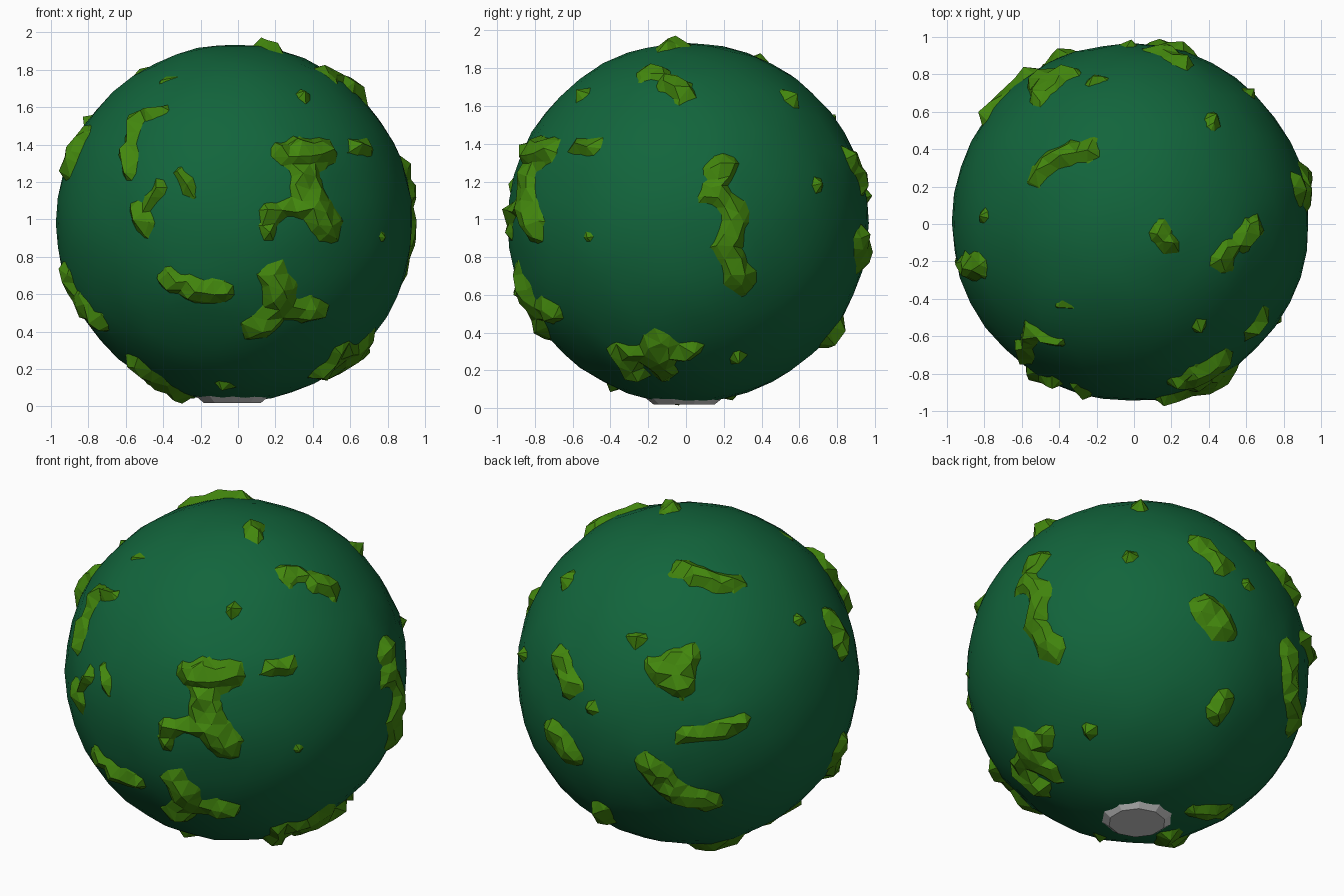
import bpy, bmesh, random
from math import sin, cos, radians, sqrt
from mathutils import Vector

if "Cube" in bpy.data.objects:
    bpy.data.objects.remove(bpy.data.objects["Cube"])

random.seed(4)
C = Vector((-0.02, 0.01, 0.98))   # globe centre
SEA = 0.955                       # sea radius


def material(name, rgb):
    m = bpy.data.materials.new(name)
    m.diffuse_color = (*rgb, 1)
    m.use_nodes = True
    m.node_tree.nodes["Principled BSDF"].inputs["Base Color"].default_value = m.diffuse_color
    return m


def finish(name, bm, mat=None, smooth=False):
    me = bpy.data.meshes.new(name)
    bm.to_mesh(me)
    bm.free()
    for p in me.polygons:
        p.use_smooth = smooth
    if mat:
        me.materials.append(mat)
    ob = bpy.data.objects.new(name, me)
    bpy.context.collection.objects.link(ob)
    return ob


# Facing directions from which the land patches are laid out
def facing(hx, hy, elev):
    h = Vector((hx, hy, 0)).normalized()
    e = radians(elev)
    b = h * cos(e) + Vector((0, 0, sin(e)))
    r = Vector((-h.y, h.x, 0))
    return r, b.cross(r), b


FRONT, RIGHT = facing(0, -1, 0), facing(1, 0, 0)
TOP = (Vector((1, 0, 0)), Vector((0, 1, 0)), Vector((0, 0, 1)))
BACK_LEFT, BACK_RIGHT = facing(-.59, .81, 25), facing(.59, .81, -28)
blobs = []


def stroke(view, size, *pts):
    """Sample a path drawn on the globe as seen from one direction."""
    r, u, b = view
    off = (0, 0) if view in (BACK_LEFT, BACK_RIGHT) else (C.dot(r), C.dot(u))
    dirs = []
    for x, y in pts:
        x, y = x - off[0], y - off[1]
        w = sqrt(max(0, SEA ** 2 - x * x - y * y))
        dirs.append((r * x + u * y + b * w).normalized())
    blobs.append((dirs[0], size))
    for p, q in zip(dirs, dirs[1:]):
        n = max(1, round((q - p).length / 0.05))
        for i in range(1, n + 1):
            blobs.append((p.lerp(q, i / n).normalized(), size))


# Front land
stroke(FRONT, .07, (-.42, 1.56), (-.55, 1.53), (-.58, 1.38), (-.57, 1.24))
stroke(FRONT, .07, (-.37, 1.75))
stroke(FRONT, .07, (-.29, 1.25), (-.26, 1.15))
stroke(FRONT, .075, (-.43, 1.14), (-.54, 1.03), (-.5, .96))
stroke(FRONT, .11, (.25, 1.36), (.46, 1.36))
stroke(FRONT, .13, (.35, 1.3), (.37, 1.12), (.47, .96))
stroke(FRONT, .06, (.3, 1.07), (.16, 1.03), (.16, .88))
stroke(FRONT, .07, (.6, 1.39), (.7, 1.38))
stroke(FRONT, .09, (-.37, .68), (-.24, .63), (-.1, .61))
stroke(FRONT, .12, (.19, .7), (.24, .56), (.1, .42))
stroke(FRONT, .1, (.24, .54), (.42, .52))
stroke(FRONT, .1, (.45, .2), (.55, .3), (.66, .28))
stroke(FRONT, .1, (-.55, .23), (-.42, .15), (-.3, .07))
stroke(FRONT, .11, (-.91, .7), (-.86, .58), (-.74, .46))
stroke(FRONT, .06, (-.05, .11))
# Right land
stroke(RIGHT, .09, (-.24, 1.77), (-.12, 1.75), (-.02, 1.67))
stroke(RIGHT, .1, (.2, 1.28), (.14, 1.16), (.27, 1.03), (.22, .87), (.29, .7))
stroke(RIGHT, .13, (.29, .69))
stroke(RIGHT, .07, (.68, 1.2))
stroke(RIGHT, .11, (-.15, .37), (-.13, .2))
stroke(RIGHT, .08, (-.36, .26), (-.2, .26))
stroke(RIGHT, .06, (-.54, .92))
stroke(RIGHT, .065, (.28, .27))
# Upper land
stroke(TOP, .09, (-.51, .26), (-.44, .35), (-.24, .39))
stroke(TOP, .11, (-.5, .68), (-.37, .8), (-.5, .76))
stroke(TOP, .07, (-.2, .78))
stroke(TOP, .08, (.42, .53))
stroke(TOP, .075, (.13, -.04), (.2, -.13))
stroke(TOP, .06, (.36, -.54))
stroke(TOP, .06, (-.81, .03))
# Rear land
stroke(BACK_LEFT, .11, (.79, .28), (.85, .14))
stroke(BACK_LEFT, .08, (-.05, -.35), (.1, -.33), (.28, -.28))
stroke(BACK_LEFT, .11, (-.25, -.5), (-.12, -.65), (.1, -.72))
stroke(BACK_RIGHT, .11, (.28, .7), (.41, .6))
stroke(BACK_RIGHT, .08, (.57, .48))
stroke(BACK_RIGHT, .14, (.32, .33), (.41, .24))
stroke(BACK_RIGHT, .09, (.43, -.16), (.4, -.26))
stroke(BACK_RIGHT, .1, (.32, -.78), (.5, -.76))


def land_height(d):
    """0 over open sea, 1 on a plateau."""
    return max(0, min(1, max(1.8 * (1 - (d - p).length / s) for p, s in blobs)))


# Sea: coarse smooth sphere, swelling a little beside the coasts
bm = bmesh.new()
bmesh.ops.create_icosphere(bm, subdivisions=4, radius=1)
for v in bm.verts:
    d = v.co.normalized()
    v.co = C + d * (SEA + .012 * land_height(d) + random.uniform(-.004, .004))
finish("sea", bm, material("sea_green", (.006, .13, .045)), True)

# Land: finer faceted sphere, pushed out under the patches, rest removed
bm = bmesh.new()
bmesh.ops.create_icosphere(bm, subdivisions=5, radius=1)
for v in bm.verts:
    j = Vector([random.uniform(-.018, .018) for _ in range(3)])
    d = (v.co + j).normalized()
    h = land_height(d)
    v.co = d * (.925 + h * (.075 + random.uniform(-.018, .018)))
sunk = [f for f in bm.faces if all(v.co.length < .945 for v in f.verts)]
bmesh.ops.delete(bm, geom=sunk, context='FACES')
for v in bm.verts:
    v.co += C
finish("land", bm, material("land_green", (.055, .24, .004)))

# Ice cap: flat faceted disc at the south pole
bm = bmesh.new()
bmesh.ops.create_cone(bm, cap_ends=True, segments=10, radius1=.16, radius2=.21, depth=.04)
for v in bm.verts:
    v.co += Vector((-.03, -.01, .038))
finish("ice_cap", bm)
